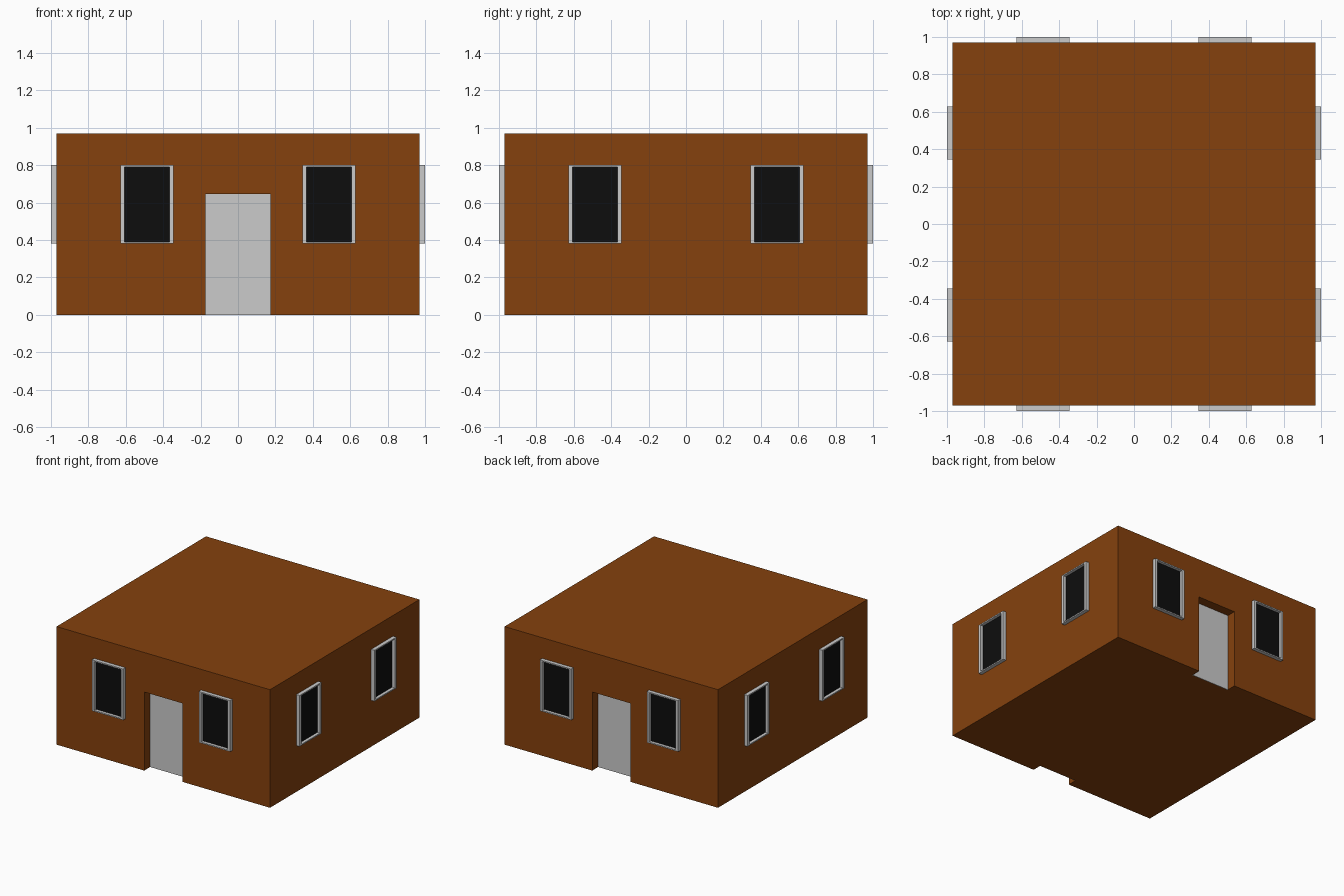
import bpy, bmesh, math
from mathutils import Matrix

if "Cube" in bpy.data.objects:
    bpy.data.objects.remove(bpy.data.objects["Cube"])

W, H = 0.97, 0.97          # half width of walls, height
DOOR_W, DOOR_H, RECESS = 0.173, 0.645, 0.08


def material(name, rgb):
    m = bpy.data.materials.new(name)
    m.diffuse_color = (*rgb, 1)
    m.use_nodes = True
    m.node_tree.nodes["Principled BSDF"].inputs["Base Color"].default_value = m.diffuse_color
    return m


BROWN = material("brown_wall", (0.235, 0.053, 0.004))
GREY = material("light_grey", (0.6, 0.6, 0.6))
BLACK = material("dark_glass", (0.004, 0.004, 0.004))


def add_object(name, bm, mat, turn=0.0):
    bmesh.ops.recalc_face_normals(bm, faces=bm.faces)
    bm.transform(Matrix.Rotation(turn, 4, 'Z'))
    me = bpy.data.meshes.new(name)
    bm.to_mesh(me)
    bm.free()
    me.materials.append(mat)
    ob = bpy.data.objects.new(name, me)
    bpy.context.collection.objects.link(ob)
    return ob


def box(bm, lo, hi):
    size = [b - a for a, b in zip(lo, hi)]
    mid = [(a + b) / 2 for a, b in zip(lo, hi)]
    bmesh.ops.create_cube(bm, size=1, matrix=Matrix.Translation(mid) @ Matrix.Diagonal((*size, 1)))


# House block with a doorway recess cut front and back
bm = bmesh.new()
box(bm, (-W, -W, 0), (W, W, H))
walls = add_object("walls", bm, BROWN)
bm = bmesh.new()
for s in (-1, 1):
    y0, y1 = sorted((s * (W - RECESS), s * (W + 0.2)))
    box(bm, (-DOOR_W, y0, -0.2), (DOOR_W, y1, DOOR_H))
cutter = add_object("doorway_cutter", bm, BROWN)
cutter.hide_render = True
cutter.hide_viewport = True
cut = walls.modifiers.new("doorways", 'BOOLEAN')
cut.operation = 'DIFFERENCE'
cut.solver = 'EXACT'
cut.object = cutter

# Door plates at the back of each recess
for name, turn in (("front_door", 0), ("back_door", math.pi)):
    bm = bmesh.new()
    y = -W + RECESS
    box(bm, (-DOOR_W, y - 0.004, 0), (DOOR_W, y + 0.002, DOOR_H))
    add_object(name, bm, GREY, turn)


def window(name, x, turn):
    x0, x1, z0, z1 = x - 0.142, x + 0.142, 0.38, 0.80
    side, rail = 0.021, 0.01
    # Frame: two stiles and two thin rails
    bm = bmesh.new()
    for a, b in ((x0, x0 + side), (x1 - side, x1)):
        box(bm, (a, -1.0, z0), (b, -W, z1))
    for a, b in ((z0, z0 + rail), (z1 - rail, z1)):
        box(bm, (x0 + side, -1.0, a), (x1 - side, -W, b))
    add_object(name + "_frame", bm, GREY, turn)
    # Glass plate
    bm = bmesh.new()
    box(bm, (x0 + side, -W - 0.006, z0 + rail), (x1 - side, -W, z1 - rail))
    add_object(name + "_glass", bm, BLACK, turn)


# Two windows on each of the four walls
for i, wall in enumerate(("front", "right", "back", "left")):
    for x, hand in ((-0.486, "a"), (0.486, "b")):
        window(f"{wall}_window_{hand}", x, i * math.pi / 2)
